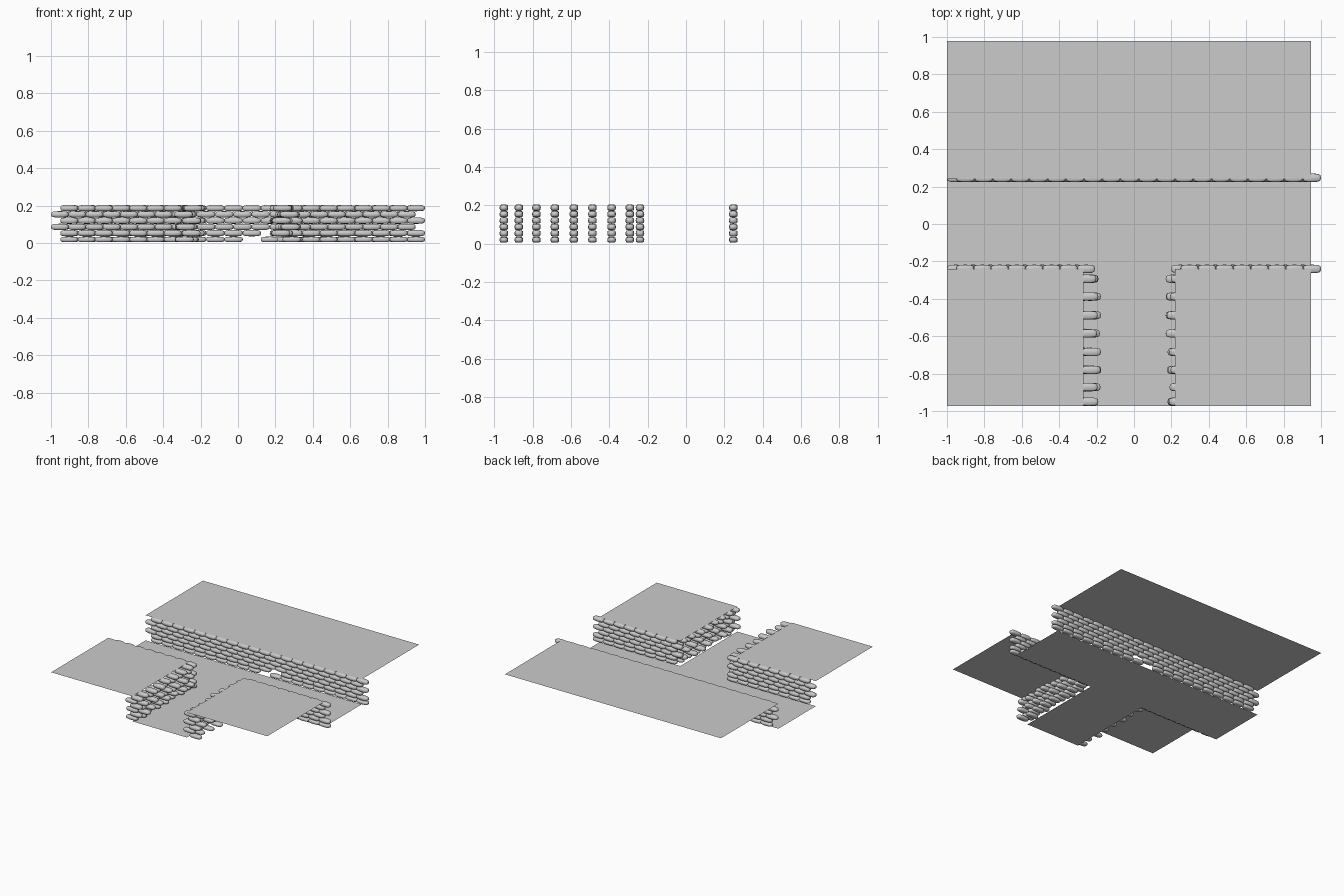
import bpy, bmesh, math, random
from mathutils import Matrix, Vector

if "Cube" in bpy.data.objects:
    bpy.data.objects.remove(bpy.data.objects["Cube"])

random.seed(4)
ROWS, ROW_H, Z0 = 6, 0.0335, 0.0195
LEFT, RIGHT = -1.0, 0.945           # ground limits in x
CUT_L, CUT_R = -0.27, 0.22          # side passage edges
EDGE = 0.24                         # main passage half width
TOP = 0.204


def soft(v, p):
    return math.copysign(abs(v) ** p, v)


def add_bag(bm, x, y, z, length=0.1, width=0.045, height=0.034):
    """Pillow shaped sandbag lying along x."""
    geo = bmesh.ops.create_uvsphere(bm, u_segments=12, v_segments=8, radius=1,
                                    matrix=Matrix.Rotation(math.pi / 2, 4, 'Y'))
    for v in geo['verts']:
        r = max(math.hypot(v.co.y, v.co.z), 1e-6)
        ring = soft(r, 0.5) if r > 1e-4 else 0
        v.co = Vector((x + soft(v.co.x, 0.75) * length / 2,
                       y + soft(v.co.y / r, 0.6) * ring * width / 2,
                       z + soft(v.co.z / r, 0.6) * ring * height / 2))


def finish(bm, name, smooth=False):
    me = bpy.data.meshes.new(name)
    bm.to_mesh(me)
    bm.free()
    ob = bpy.data.objects.new(name, me)
    bpy.context.collection.objects.link(ob)
    if smooth:
        for p in me.polygons:
            p.use_smooth = True
    return ob


def sheet(name, outline, z):
    bm = bmesh.new()
    bm.faces.new([bm.verts.new((x, y, z)) for x, y in outline])
    finish(bm, name)


def straight_wall(name, x0, x1, y, count, missing=()):
    """Six courses in running bond; x0/x1 are the limits of the top course."""
    bm = bmesh.new()
    pitch = (x1 - x0) / count
    for row in range(ROWS):
        shift = 0 if row % 2 else -0.05
        if row in (0, 5):
            shift = 0
        elif row % 2 == 0:
            shift = -0.05
        for i in range(count):
            if (row, i) not in missing:
                add_bag(bm, x0 + shift + (i + 0.5) * pitch, y, Z0 + row * ROW_H,
                        pitch * 1.02, height=0.03 if row == 0 else 0.034)
    finish(bm, name, True)


def header_wall(name, x, side):
    """Side passage wall: separate stacks of bags, ends facing the passage."""
    bm = bmesh.new()
    for y in (-0.95, -0.872, -0.78, -0.684, -0.585, -0.488, -0.388, -0.293):
        for row in range(ROWS):
            push = (0.022 if row % 2 else -0.018) + random.uniform(-0.015, 0.015)
            add_bag(bm, x + side * push, y, Z0 + row * ROW_H,
                    height=0.03 if row == 0 else 0.034)
    finish(bm, name, True)


# trench floor, T shaped
sheet("trench_floor", [(LEFT, -EDGE), (CUT_L, -EDGE), (CUT_L, -0.973), (CUT_R, -0.973),
                       (CUT_R, -EDGE), (RIGHT, -EDGE), (RIGHT, EDGE), (LEFT, EDGE)], 0)

# raised ground around the trench
for name, x0, x1, y0, y1 in (("rear_ground", LEFT, RIGHT, EDGE, 0.978),
                             ("front_left_ground", LEFT, CUT_L, -0.973, -EDGE),
                             ("front_right_ground", CUT_R, RIGHT, -0.973, -EDGE)):
    sheet(name, [(x0, y0), (x1, y0), (x1, y1), (x0, y1)], TOP)

# sandbag walls of the main passage
straight_wall("rear_sandbags", -0.949, 0.999, 0.247, 20, {(0, 10), (1, 11)})
straight_wall("front_left_sandbags", -0.949, -0.21, -0.24, 8)
straight_wall("front_right_sandbags", 0.25, 0.999, -0.24, 8)

# sandbag stacks lining the side passage
header_wall("passage_left_sandbags", -0.26, 1)
header_wall("passage_right_sandbags", 0.255, -1)
